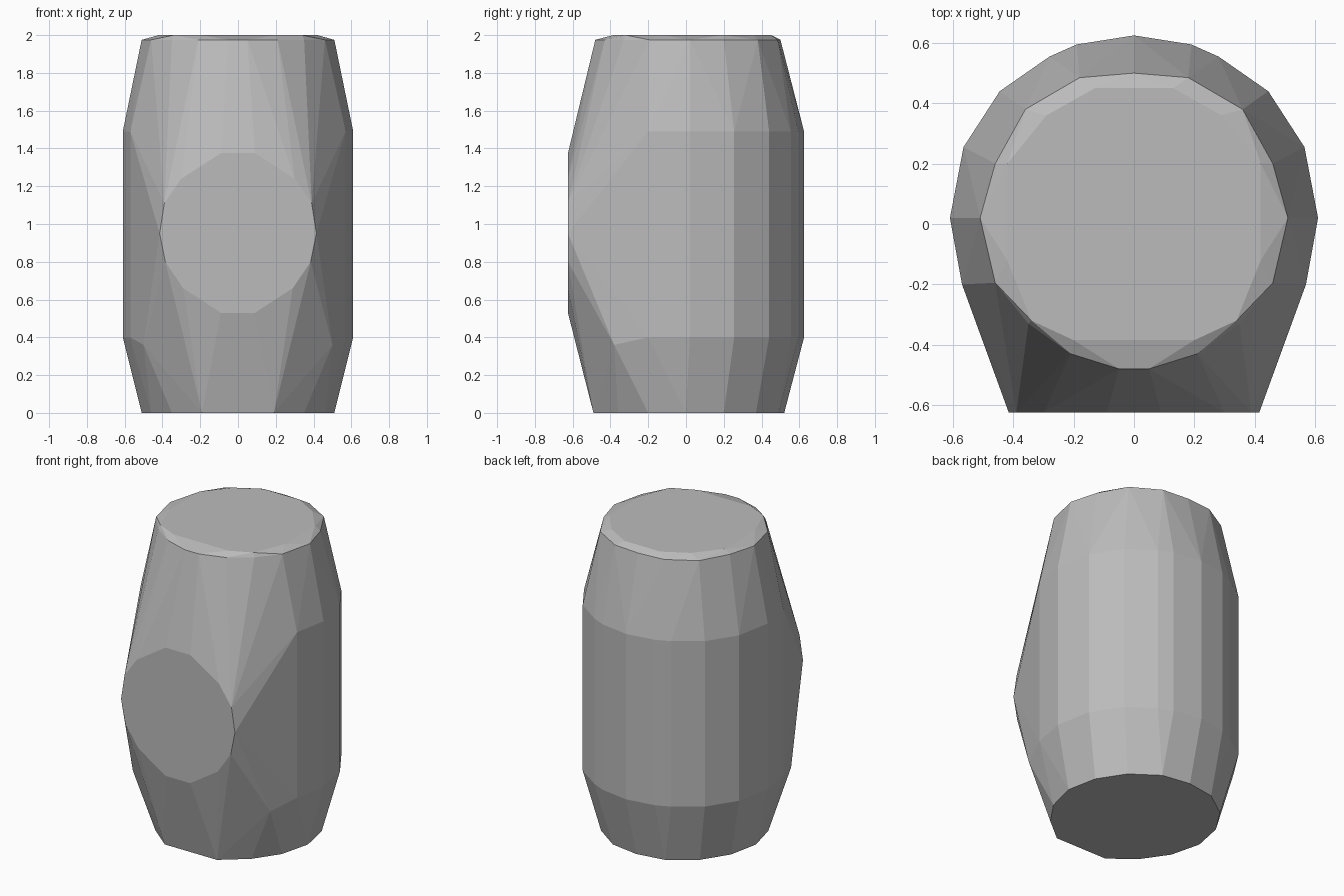
import bpy, bmesh, math

if "Cube" in bpy.data.objects:
    bpy.data.objects.remove(bpy.data.objects["Cube"])

# Single flat grey
grey = bpy.data.materials.new("grey")
grey.diffuse_color = (0.5, 0.5, 0.5, 1)
grey.use_nodes = True
grey.node_tree.nodes["Principled BSDF"].inputs["Base Color"].default_value = grey.diffuse_color


def mirror(points):
    """Right-half (a, b) profile -> both halves."""
    return [(s * a, b) for a, b in points for s in (1, -1) if a or s == 1]


def level(points, z):
    return [(x, y, z) for x, y in mirror(points)]


# Base outline on the ground
base = level([(0.19, -0.49), (0.35, -0.36), (0.46, -0.2), (0.51, 0), (0.47, 0.2),
              (0.36, 0.37), (0.19, 0.49), (0, 0.52)], 0)

# Widest outline, open at the front, at the lower and upper shoulders
waist = [(0.57, -0.2), (0.61, 0.02), (0.565, 0.255), (0.445, 0.44),
         (0.28, 0.555), (0.19, 0.595), (0, 0.625)]
lower = level(waist, 0.4) + level([(0.5, -0.38)], 0.36)
upper = level(waist, 1.49)

# Top rim and the slightly raised cap inside it
rim = level([(0.05, -0.48), (0.21, -0.43), (0.35, -0.33), (0.46, -0.195), (0.51, 0.02),
             (0.46, 0.2), (0.36, 0.38), (0.18, 0.485), (0, 0.5)], 1.975)
cap = level([(0.2, -0.385), (0.34, -0.32), (0.42, -0.12), (0.42, 0.2),
             (0.29, 0.36), (0.13, 0.45)], 2.0)

# Flat round face at the front
face = [(x, -0.625, z) for x, z in mirror(
    [(0.09, 1.375), (0.3, 1.24), (0.39, 1.11), (0.415, 0.95),
     (0.385, 0.8), (0.29, 0.66), (0.09, 0.53)])]

# Faceted body wrapped around all outlines
bm = bmesh.new()
for p in base + lower + upper + rim + cap + face:
    bm.verts.new(p)
hull = bmesh.ops.convex_hull(bm, input=bm.verts[:])
loose = [v for v in bm.verts if not v.link_faces]
bmesh.ops.delete(bm, geom=loose, context='VERTS')
bmesh.ops.dissolve_limit(bm, angle_limit=math.radians(1), verts=bm.verts[:], edges=bm.edges[:])
bmesh.ops.recalc_face_normals(bm, faces=bm.faces[:])
mesh = bpy.data.meshes.new("faceted_body")
bm.to_mesh(mesh)
bm.free()
mesh.materials.append(grey)
body = bpy.data.objects.new("faceted_body", mesh)
bpy.context.collection.objects.link(body)
